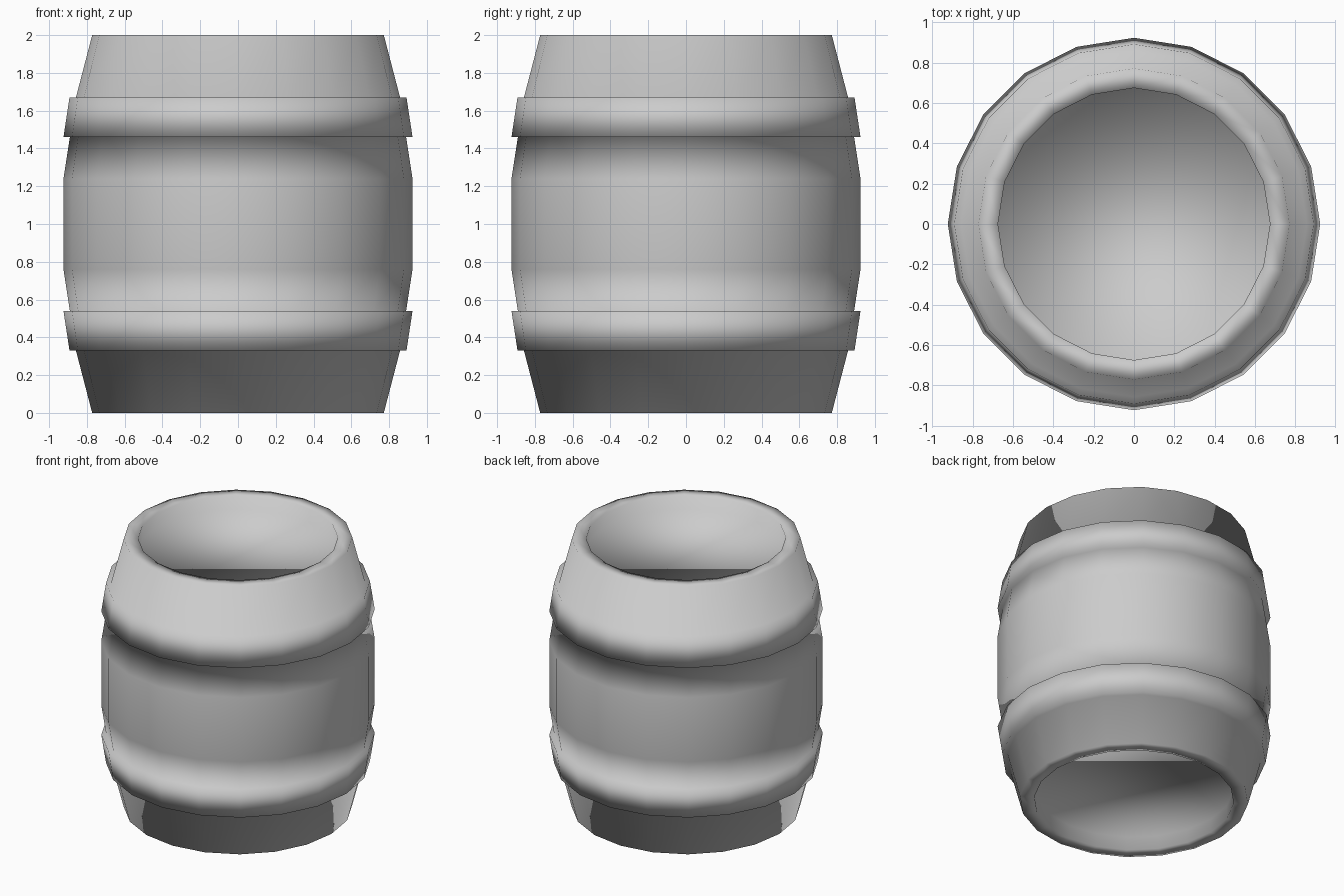
import bpy, bmesh
from math import cos, sin, tau

if "Cube" in bpy.data.objects:
    bpy.data.objects.remove(bpy.data.objects["Cube"])

SIDES = 20

# Lower half profile (radius, height): recessed end, rim, stave, raised hoop, belly
half = [(0.675, 0.10), (0.675, 0.0), (0.772, 0.0), (0.858, 0.33), (0.892, 0.33),
        (0.924, 0.54), (0.89, 0.54), (0.924, 0.76)]
profile = half + [(r, 2.0 - z) for r, z in reversed(half)]

bm = bmesh.new()
rings = [[bm.verts.new((r * cos(tau * i / SIDES), r * sin(tau * i / SIDES), z))
          for i in range(SIDES)] for r, z in profile]

# Walls, rims and hoops
for a, b in zip(rings, rings[1:]):
    for i in range(SIDES):
        j = (i + 1) % SIDES
        bm.faces.new((a[i], a[j], b[j], b[i]))

# Recessed bottom and lid
bm.faces.new(list(reversed(rings[0])))
bm.faces.new(rings[-1])
bmesh.ops.recalc_face_normals(bm, faces=bm.faces)

# The whole barrel is softly shaded as one surface
for f in bm.faces:
    f.smooth = True

mesh = bpy.data.meshes.new("barrel")
bm.to_mesh(mesh)
bm.free()
barrel = bpy.data.objects.new("barrel", mesh)
bpy.context.collection.objects.link(barrel)
